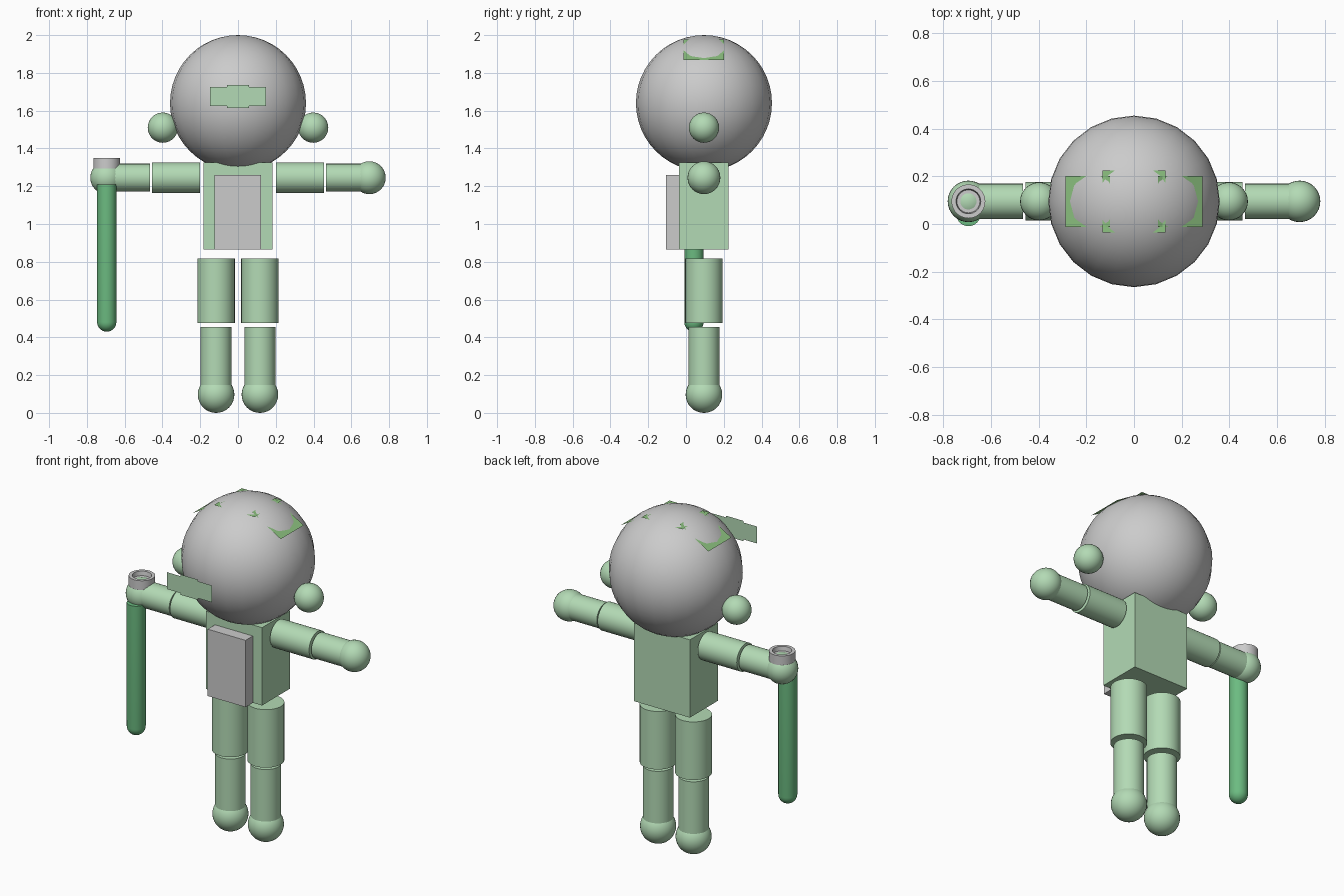
import bpy, bmesh, math
from mathutils import Matrix, Vector

if "Cube" in bpy.data.objects:
    bpy.data.objects.remove(bpy.data.objects["Cube"])

YC = 0.095  # depth of the body axis


def material(name, rgb):
    m = bpy.data.materials.new(name)
    m.diffuse_color = (*rgb, 1)
    m.use_nodes = True
    m.node_tree.nodes["Principled BSDF"].inputs["Base Color"].default_value = m.diffuse_color
    return m


SKIN = material("pale_green", (0.45, 0.70, 0.46))
STAFF = material("staff_green", (0.15, 0.50, 0.22))
CAP = material("cap_green", (0.27, 0.55, 0.22))


def finish(name, bm, mat=None, smooth=True):
    me = bpy.data.meshes.new(name)
    bm.to_mesh(me)
    bm.free()
    ob = bpy.data.objects.new(name, me)
    bpy.context.collection.objects.link(ob)
    if mat:
        me.materials.append(mat)
    if smooth:
        bpy.ops.object.select_all(action='DESELECT')
        ob.select_set(True)
        bpy.context.view_layer.objects.active = ob
        bpy.ops.object.shade_smooth_by_angle(angle=math.radians(35))
    return ob


def ball(name, centre, r, mat=None, seg=32, rings=16):
    bm = bmesh.new()
    bmesh.ops.create_uvsphere(bm, u_segments=seg, v_segments=rings, radius=r,
                              matrix=Matrix.Translation(centre))
    return finish(name, bm, mat)


def rod(name, a, b, r, mat=None):
    a, b = Vector(a), Vector(b)
    rot = (b - a).to_track_quat('Z', 'Y').to_matrix().to_4x4()
    bm = bmesh.new()
    bmesh.ops.create_cone(bm, cap_ends=True, segments=32, radius1=r, radius2=r,
                          depth=(b - a).length,
                          matrix=Matrix.Translation((a + b) / 2) @ rot)
    return finish(name, bm, mat)


def box(name, lo, hi, mat=None):
    lo, hi = Vector(lo), Vector(hi)
    bm = bmesh.new()
    bmesh.ops.create_cube(bm, size=1, matrix=Matrix.Translation((lo + hi) / 2)
                          @ Matrix.Diagonal((*(hi - lo), 1)))
    return finish(name, bm, mat, smooth=False)


def sheet(name, points, mat):
    bm = bmesh.new()
    bm.faces.new([bm.verts.new(p) for p in points])
    return finish(name, bm, mat, smooth=False)


def lathe(name, profile, x, y, mat=None, seg=32):
    bm = bmesh.new()
    vs = [bm.verts.new((x + r, y, z)) for r, z in profile]
    es = [bm.edges.new(p) for p in zip(vs, vs[1:])]
    bmesh.ops.spin(bm, geom=vs + es, cent=(x, y, 0), axis=(0, 0, 1),
                   angle=math.tau, steps=seg)
    bmesh.ops.remove_doubles(bm, verts=bm.verts, dist=1e-5)
    bmesh.ops.recalc_face_normals(bm, faces=bm.faces)
    return finish(name, bm, mat)


# Head and torso
ball("head", (0, YC, 1.64), 0.36, seg=24, rings=24)
box("torso", (-0.183, -0.037, 0.865), (0.183, 0.225, 1.325), SKIN)
box("chest_plate", (-0.125, -0.105, 0.865), (0.123, -0.036, 1.26))

# Mirrored ears, arms and legs
for s, side in ((-1, "right"), (1, "left")):
    ball(f"{side}_ear", (s * 0.398, YC, 1.51), 0.08, SKIN)
    z = 1.245
    rod(f"{side}_upper_arm", (s * 0.20, YC, z), (s * 0.455, YC, z), 0.081, SKIN)
    rod(f"{side}_forearm", (s * 0.465, YC, z), (s * 0.68, YC, z), 0.074, SKIN)
    ball(f"{side}_hand", (s * 0.695, YC, z), 0.087, SKIN)
    x = s * 0.116
    rod(f"{side}_thigh", (x, YC, 0.475), (x, YC, 0.818), 0.099, SKIN)
    rod(f"{side}_shin", (x, YC, 0.10), (x, YC, 0.456), 0.082, SKIN)
    ball(f"{side}_foot", (x, YC, 0.097), 0.097, SKIN)
    # Sloping cap flap that sinks into the head
    sheet(f"{side}_cap_flap",
          [(s * 0.288, YC - 0.107, 1.867), (s * 0.288, YC + 0.107, 1.867),
           (s * 0.10, YC + 0.107, 1.977), (s * 0.10, YC - 0.107, 1.977)], CAP)

# Flat cap centre
sheet("cap_centre", [(-0.133, -0.035, 1.965), (0.133, -0.035, 1.965),
                     (0.133, 0.225, 1.965), (-0.133, 0.225, 1.965)], CAP)

# Thin stepped face plate floating ahead of the head
corners = [(0.147, 0.05), (0.058, 0.05), (0.058, 0.06)]
right = corners[::-1] + [(x, -z) for x, z in corners]
outline = right + [(-x, z) for x, z in right[::-1]]
sheet("face_plate", [(x, -0.455, 1.675 + z) for x, z in outline[::-1]], SKIN)

# Staff with a rounded tip, and the hollow collar above the hand
tip = [(0.051 * math.sin(a), 0.481 - 0.051 * math.cos(a))
       for a in (i * math.pi / 16 for i in range(9))]
lathe("staff", [*tip, (0.051, 1.21), (0, 1.21)], -0.695, 0.042, STAFF)
lathe("staff_collar", [(0, 1.285), (0.071, 1.285), (0.071, 1.35), (0.052, 1.35),
                       (0.048, 1.325), (0, 1.325)], -0.695, YC)
